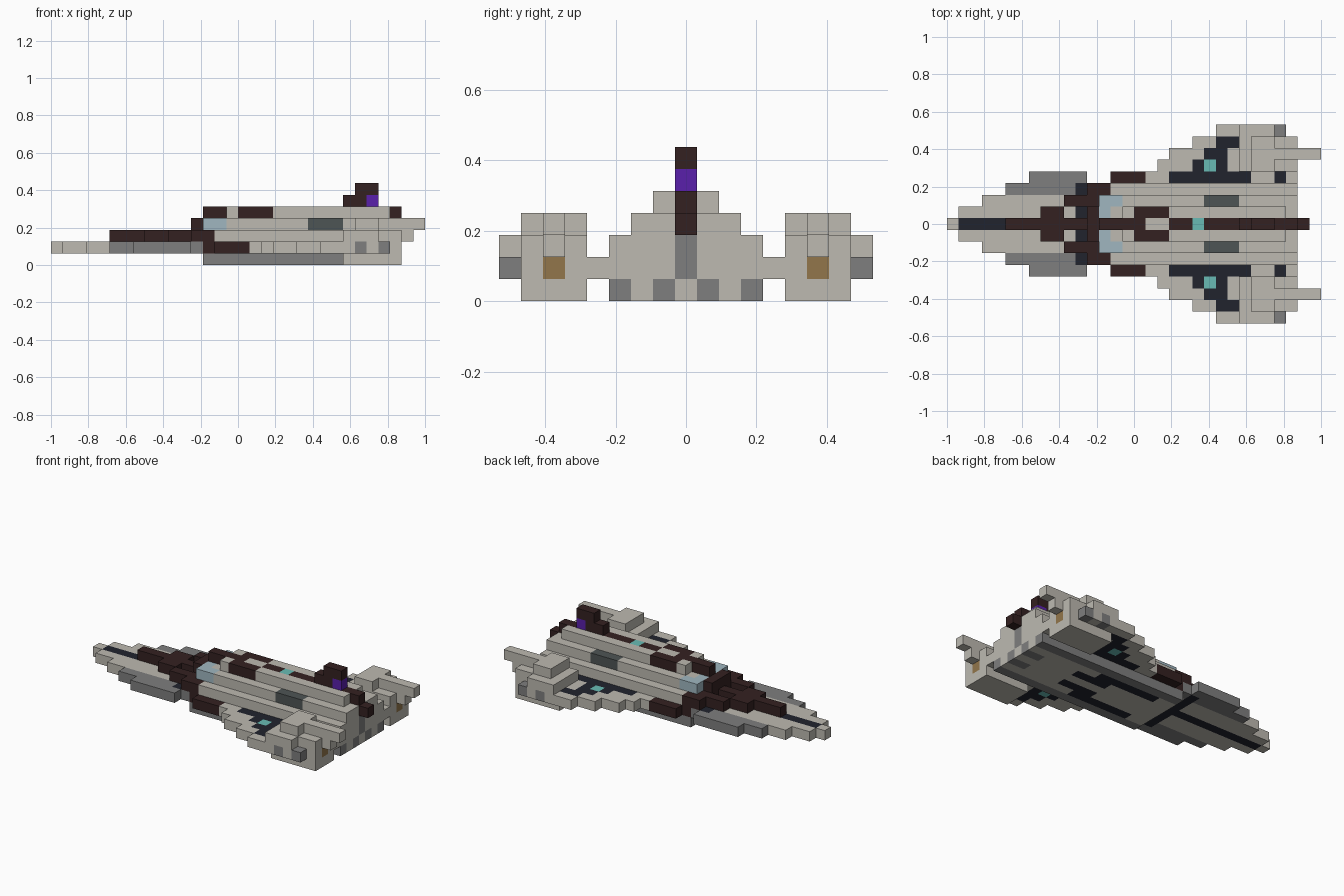
import bpy
import bmesh
from mathutils import Vector

cube = bpy.data.objects.get("Cube")
if cube:
    bpy.data.objects.remove(cube)

U = 0.0625  # edge of one block

COLOURS = {
    "hull_white": (0.51, 0.49, 0.44),
    "plate_grey": (0.21, 0.21, 0.21),
    "dark_maroon": (0.034, 0.015, 0.015),
    "navy": (0.015, 0.017, 0.027),
    "canopy_blue": (0.35, 0.47, 0.53),
    "cyan_light": (0.14, 0.50, 0.46),
    "purple": (0.10, 0.014, 0.41),
    "gold": (0.29, 0.18, 0.07),
    "panel_grey": (0.076, 0.090, 0.090),
}
W, G, D, N, B, C, P, Y, S = COLOURS
MATS = {}
for name, rgb in COLOURS.items():
    m = bpy.data.materials.new(name)
    m.use_nodes = True
    m.diffuse_color = (*rgb, 1)
    bsdf = m.node_tree.nodes["Principled BSDF"]
    bsdf.inputs["Base Color"].default_value = (*rgb, 1)
    bsdf.inputs["Roughness"].default_value = 0.8
    MATS[name] = m

cells = {}  # block position -> (part, colour)


def block(part, colour, xs, ys, zs):
    """Fill a range of blocks, mirrored left and right; later fills replace earlier ones."""
    for x in range(*xs):
        for y in range(ys[0], ys[1] + 1):
            for z in range(zs[0], zs[1] + 1):
                cells[x, y, z] = cells[x, -y, z] = (part, colour)


def row(part, colour, x0, x1, y, z):
    block(part, colour, (x0, x1), (y, y), (z, z))


# Nose and main deck, stepping wider towards the back
for y, start in enumerate((0, 1, 3, 5)):
    row("main_deck", W, start, 30, y, 1)
row("side_plates", G, 5, 13, 3, 1)
row("side_plates", G, 7, 12, 4, 1)
row("nose_stripe", N, 1, 12, 0, 1)
block("cross_stripe", N, (11, 12), (0, 3), (1, 1))
row("shoulder", D, 13, 14, 3, 1)
row("shoulder", D, 14, 17, 4, 1)

# Keel with dark grooves
block("keel", W, (13, 30), (0, 2), (0, 0))
row("keel_rails", G, 13, 30, 3, 0)
row("keel_grooves", N, 15, 22, 2, 0)
row("keel_grooves", N, 20, 24, 1, 0)
row("engines", G, 28, 30, 1, 0)
block("engines", G, (28, 30), (0, 0), (1, 2))

# Body tiers
block("lower_body", W, (14, 30), (0, 3), (2, 2))
block("engines", G, (29, 30), (0, 0), (2, 2))
block("upper_body", W, (13, 30), (0, 2), (3, 3))
block("roof", W, (15, 29), (1, 1), (4, 4))
row("side_panels", S, 22, 25, 2, 3)

# Dark collar in front of the cockpit
row("nose_ridge", D, 5, 14, 0, 2)
row("collar", D, 8, 10, 1, 2)
row("collar", D, 10, 12, 2, 2)
block("collar", D, (12, 14), (0, 3), (2, 2))
block("collar", D, (12, 13), (0, 1), (3, 3))
row("canopy", B, 13, 14, 1, 3)
row("canopy", B, 13, 15, 2, 3)

# Spine, roof ring and tail fin
row("spine", D, 12, 31, 0, 3)
row("spine", D, 13, 30, 0, 4)
row("roof", W, 17, 19, 0, 4)
row("roof_ring", D, 16, 19, 1, 4)
row("spine_light", C, 21, 22, 0, 4)
row("tail_fin", D, 25, 27, 0, 5)
row("tail_fin", D, 26, 28, 0, 6)
row("fin_light", P, 27, 28, 0, 5)

# Wings, one block thick with a navy inlay
for y, start, end in ((4, 17, 30), (5, 18, 30), (6, 19, 30), (7, 21, 30), (8, 23, 29)):
    row("wings", W, start, end, y, 1)
for y, start, end in ((4, 19, 26), (4, 28, 29), (5, 21, 24), (6, 22, 24), (7, 23, 25)):
    row("wing_inlays", N, start, end, y, 1)
row("wing_lights", C, 22, 23, 5, 1)

# Wing pods with rear guns
block("wing_pods", W, (25, 30), (5, 7), (0, 0))
block("wing_pods", W, (25, 30), (5, 7), (2, 2))
row("wing_pods", W, 25, 28, 8, 2)
block("wing_pods", W, (26, 28), (5, 7), (3, 3))
row("rear_guns", W, 28, 31, 6, 2)
row("rear_guns", W, 28, 32, 6, 3)
row("pod_exhausts", Y, 29, 30, 6, 1)
row("pod_vents", G, 26, 27, 8, 1)
row("pod_vents", G, 28, 29, 8, 1)


def build_part(part):
    """Make one mesh from the exposed block faces of a part."""
    bm = bmesh.new()
    mesh = bpy.data.meshes.new(part)
    slots = []
    for pos, (owner, colour) in cells.items():
        if owner != part:
            continue
        if colour not in slots:
            slots.append(colour)
            mesh.materials.append(MATS[colour])
        centre = Vector((pos[0] + 0.5 - 16, pos[1], pos[2] + 0.5))
        for axis in range(3):
            for sign in (-1, 1):
                n, u = Vector((0, 0, 0)), Vector((0, 0, 0))
                n[axis] = sign
                if tuple(int(a + b) for a, b in zip(pos, n)) in cells:
                    continue
                u[(axis + 1) % 3] = 1
                v = n.cross(u)
                corners = (-u - v, u - v, u + v, v - u)
                face = bm.faces.new([bm.verts.new((centre + (n + c) / 2) * U)
                                     for c in corners])
                face.material_index = slots.index(colour)
    bmesh.ops.remove_doubles(bm, verts=bm.verts, dist=U / 100)
    # Join flush block faces into larger panels
    bmesh.ops.dissolve_limit(bm, angle_limit=0.01, verts=bm.verts, edges=bm.edges,
                             delimit={'MATERIAL'})
    bm.to_mesh(mesh)
    bm.free()
    bpy.context.collection.objects.link(bpy.data.objects.new(part, mesh))


for part in dict.fromkeys(owner for owner, _ in cells.values()):
    build_part(part)
